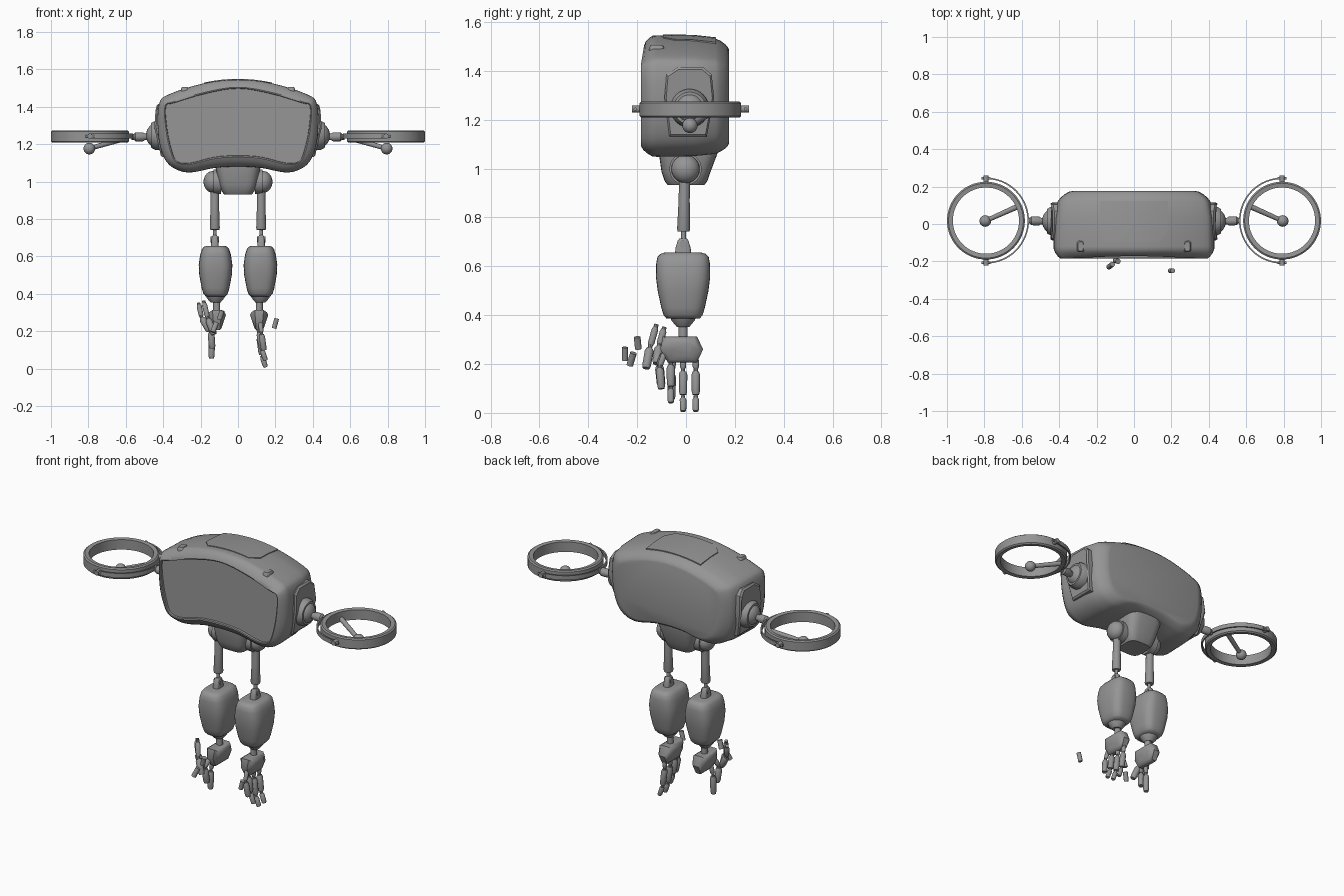
import bpy, bmesh, math
from mathutils import Vector

cube = bpy.data.objects.get("Cube")
if cube:
    bpy.data.objects.remove(cube)

grey = bpy.data.materials.new("plain grey")
grey.use_nodes = True
grey.diffuse_color = (0.3, 0.3, 0.3, 1)
grey.node_tree.nodes["Principled BSDF"].inputs["Base Color"].default_value = (0.3, 0.3, 0.3, 1)


def finish(name, bm, angle=35):
    bmesh.ops.recalc_face_normals(bm, faces=bm.faces)
    mesh = bpy.data.meshes.new(name)
    bm.to_mesh(mesh)
    bm.free()
    mesh.materials.append(grey)
    ob = bpy.data.objects.new(name, mesh)
    bpy.context.collection.objects.link(ob)
    bpy.ops.object.select_all(action='DESELECT')
    ob.select_set(True)
    bpy.context.view_layer.objects.active = ob
    bpy.ops.object.shade_smooth_by_angle(angle=math.radians(angle))
    return ob


def loft(name, rings, closed=False, angle=35):
    """Skin a list of equal point loops; cap the ends unless closed."""
    bm = bmesh.new()
    loops = [[bm.verts.new(p) for p in ring] for ring in rings]
    pairs = list(zip(loops, loops[1:])) + ([(loops[-1], loops[0])] if closed else [])
    for a, b in pairs:
        for i in range(len(a)):
            j = (i + 1) % len(a)
            bm.faces.new((a[i], a[j], b[j], b[i]))
    if not closed:
        bm.faces.new(loops[0])
        bm.faces.new(loops[-1])
    return finish(name, bm, angle)


def turned(name, a, b, profile, sides=20):
    """Turned part along a to b; profile is (fraction of length, radius)."""
    a, b = Vector(a), Vector(b)
    u = (b - a).normalized().orthogonal().normalized()
    v = (b - a).normalized().cross(u)
    rings = []
    for f, r in profile:
        rings.append([a.lerp(b, f) + r * (u * math.cos(t) + v * math.sin(t))
                      for t in (math.tau * k / sides for k in range(sides))])
    return loft(name, rings)


def rod(name, a, b, r, sides=16):
    return turned(name, a, b, [(0, r), (1, r)], sides)


def ball(name, c, r, squash=1):
    bm = bmesh.new()
    bmesh.ops.create_uvsphere(bm, u_segments=24, v_segments=14, radius=r)
    bmesh.ops.scale(bm, vec=(squash, 1, 1), verts=bm.verts)
    bmesh.ops.translate(bm, vec=c, verts=bm.verts)
    return finish(name, bm)


def box_ring(cx, cy, z, rx, ry, power=0.55, n=32):
    """Rounded rectangle loop at one height."""
    def soft(w):
        return math.copysign(abs(w) ** power, w)
    return [(cx + rx * soft(math.cos(math.tau * k / n)),
             cy + ry * soft(math.sin(math.tau * k / n)), z) for k in range(n)]


def smooth_loop(pts, steps=4):
    out, n = [], len(pts)
    for i in range(n):
        a, b, c, d = (Vector(pts[(i + k) % n]) for k in (-1, 0, 1, 2))
        for s in range(steps):
            t = s / steps
            out.append(0.5 * (2 * b + (c - a) * t + (2 * a - 5 * b + 4 * c - d) * t * t
                              + (3 * b - a - 3 * c + d) * t ** 3))
    return out


def mirrored(half):
    return half + [(-x, z) for x, z in reversed(half[1:-1])]


# Body shell with a recessed front screen whose brow leans back
outer = smooth_loop(mirrored([(0, 1.545), (.18, 1.526), (.37, 1.466), (.422, 1.415), (.429, 1.28),
                              (.41, 1.165), (.364, 1.086), (.267, 1.048), (.123, 1.073), (0, 1.08)]))
inner = smooth_loop(mirrored([(0, 1.497), (.18, 1.468), (.34, 1.42), (.385, 1.4), (.378, 1.28),
                              (.355, 1.17), (.325, 1.108), (.255, 1.1), (.123, 1.132), (0, 1.139)]))
mid = Vector((0, 1.29))
stations = [(-.171, 1, 1), (-.182, .97, 1), (-.184, .85, 1), (-.174, .52, 1), (-.154, .2, 1),
            (-.137, .03, 1), (-.12, 0, 1), (.03, 0, .99), (.12, 0, .95), (.14, 0, .915),
            (.16, 0, .86), (.172, 0, .81), (.176, 0, .77)]
shell = []
for y, t, k in stations:
    ring = [mid + (o.lerp(i, t) - mid) * k for o, i in zip(outer, inner)]
    shell.append([(p.x, y + .2 * t * max(0, p.y - 1.43), p.y) for p in ring])
loft("body_shell", shell, angle=40)

# Top hatch: thin plate following the roof
rows = []
for k in range(9):
    x = -.182 + .364 * k / 8
    z = 1.549 - .6 * x * x
    front = -.045 if k in (0, 8) else -.095
    top = [(x, front, z), (x, .03, z - .002), (x, .122, z - .012)]
    rows.append(top + [(x, y, h - .009) for _, y, h in reversed(top)])
loft("top_hatch", rows)

# Lower hip block between the arms
loft("hip_block", [box_ring(0, cy, z, rx, ry, .5) for cy, z, rx, ry in
                   [(.01, 1.13, .124, .125), (.01, 1.07, .119, .122), (.0, .985, .102, .1),
                    (.0, .95, .089, .088), (.0, .932, .075, .075)]])

for s, side in ((1, "left"), (-1, "right")):
    # Roof lamp
    loft(side + "_roof_lamp", [box_ring(s * .285, -.12, z, rx, ry) for z, rx, ry in
                               [(1.47, .021, .031), (1.494, .021, .031), (1.505, .014, .024)]])

    # Side plate and rotor socket
    outline = [(-.08, 1.385), (-.035, 1.415), (.07, 1.415), (.105, 1.385), (.115, 1.29),
               (.085, 1.13), (-.068, 1.13), (-.088, 1.29)]
    loft(side + "_side_plate", [[(s * (x - max(0, 1.26 - z) * .26 - max(0, z - 1.36) * .22),
                                  .012 + (y - .012) * k, 1.27 + (z - 1.27) * k) for y, z in outline]
                                for x, k in [(.4, 1), (.438, 1), (.447, .93)]])
    turned(side + "_socket_collar", (s * .41, .015, 1.247), (s * .465, .015, 1.247),
           [(0, .08), (.6, .078), (1, .066)], 28)
    ball(side + "_socket_ball", (s * .44, .015, 1.247), .063, .82)
    turned(side + "_rotor_neck", (s * .48, .015, 1.239), (s * .57, .018, 1.239),
           [(0, .018), (.2, .018), (.3, .024), (.75, .024), (.85, .016), (1, .016)])

    # Ring duct, half hoop with pivot pins, and motor arm
    cx, cy, n = s * .7915, .018, 64
    duct = [(.177, 1.211), (.2, 1.208), (.208, 1.215), (.208, 1.268), (.2, 1.274), (.177, 1.271)]
    loft(side + "_duct", [[(cx + r * math.cos(math.tau * k / n), cy + r * math.sin(math.tau * k / n), z)
                           for r, z in duct] for k in range(n)], closed=True)
    hoop = [(.222, 1.23), (.23, 1.23), (.23, 1.256), (.222, 1.256)]
    loft(side + "_hoop", [[(cx - s * r * math.sin(math.pi * k / 32), cy + r * math.cos(math.pi * k / 32), z)
                           for r, z in hoop] for k in range(33)])
    for f, end in ((1, "back"), (-1, "front")):
        rod(f"{side}_{end}_pin", (cx, cy + f * .2, 1.243), (cx, cy + f * .24, 1.243), .014)
        rod(f"{side}_{end}_pin_lug", (cx - s * .025, cy + f * .226, 1.243),
            (cx + s * .025, cy + f * .226, 1.243), .007)
    hub = (s * .795, .016, 1.176)
    turned(side + "_motor_arm", (s * .612, .098, 1.229), hub, [(0, .015), (1, .012)])
    ball(side + "_motor_hub", hub, .031)

    # Shoulder, upper arm and elbow
    ax, ay = s * .124, -.01
    ball(side + "_shoulder", (s * .135, -.002, .998), .058, .85)
    rod(side + "_shoulder_washer", (s * .09, -.002, .998), (s * .13, -.002, .998), .066, 28)
    turned(side + "_upper_arm", (ax, -.005, 1.0), (ax, ay, .742), [(0, .023), (.5, .023), (.96, .027), (1, .024)])
    rod(side + "_elbow_peg", (ax, ay, .76), (ax, ay, .69), .01)
    loft(side + "_elbow_fork", [box_ring(ax, -.012, z, rx, ry) for z, rx, ry in
                                [(.64, .021, .034), (.675, .019, .031), (.705, .016, .022), (.714, .01, .015)]])
    rod(side + "_elbow_axle", (ax - .022, -.012, .69), (ax + .022, -.012, .69), .015)

    # Forearm pod and wrist
    fx = s * .12
    loft(side + "_forearm", [box_ring(fx, -.012, z, rx, ry, .62) for z, rx, ry in
                             [(.656, .05, .075), (.651, .062, .092), (.638, .073, .105), (.61, .082, .11),
                              (.555, .09, .111), (.5, .087, .104), (.43, .074, .089), (.4, .065, .08),
                              (.386, .052, .068)]], angle=50)
    turned(side + "_wrist_cup", (fx, -.012, .395), (fx, -.012, .352), [(0, .054), (.4, .048), (1, .026)])
    rod(side + "_wrist", (ax * .92, -.012, .36), (ax * .92, -.012, .295), .019)

    # Palm: tapered six-sided block with soft flanks
    palm = [(-.095, .313), (.045, .313), (.07, .26), (.045, .207), (-.075, .207), (-.105, .26)]
    loft(side + "_palm", [[(s * (.113 + w * (.75 + (z - .205) * 4)), -.012 + (y + .012) * k, .26 + (z - .26) * k)
                           for y, z in palm] for w, k in
                          [(-.041, .5), (-.034, .8), (-.02, 1), (.02, 1), (.034, .8), (.041, .5)]], angle=45)


def finger(name, path, r=.018):
    """Jointed finger: slim knuckle, padded middle and blunt tip on thin pegs."""
    path = [Vector(p) for p in path]
    for i, (a, b) in enumerate(zip(path, path[1:])):
        w = r * (.75, 1, .78)[i]
        turned(f"{name}_segment_{i + 1}", a.lerp(b, .08), a.lerp(b, .92),
               [(0, w * .75), (.14, w), (.86, w * .95), (1, w * .75)], 12)
        rod(f"{name}_peg_{i + 1}", a.lerp(b, -.08), a.lerp(b, .25), r * .5, 10)


# Left hand: three fingers hanging down, loose thumb tip
for i, (y, lift) in enumerate([(.04, 0), (-.012, 0), (-.062, .035)]):
    finger(f"left_finger_{i + 1}", [(.112, y, .225 + lift * .3), (.114, y, .178 + lift * .7),
                                    (.128, y, .065 + lift), (.15, y, .002 + lift)], .018)
finger("left_index", [(.12, -.085, .25), (.125, -.108, .19), (.14, -.1, .09)], .017)
rod("left_thumb_tip", (.193, -.25, .215), (.207, -.25, .268), .013, 12)

# Right hand: spread fingers and loose tips
finger("right_finger_1", [(-.13, -.05, .23), (-.14, -.058, .17), (-.142, -.06, .045)], .018)
finger("right_finger_2", [(-.13, -.085, .25), (-.145, -.11, .2), (-.137, -.1, .1)], .019)
finger("right_finger_3", [(-.21, -.09, .345), (-.195, -.11, .275), (-.15, -.122, .195)], .019)
finger("right_finger_4", [(-.182, -.123, .355), (-.162, -.147, .27), (-.125, -.165, .175)], .019)
for i, (a, b) in enumerate([((-.1, -.195, .262), (-.085, -.2, .31)), ((-.115, -.215, .245), (-.135, -.23, .195))]):
    rod(f"right_finger_tip_{i + 1}", a, b, .014, 12)
